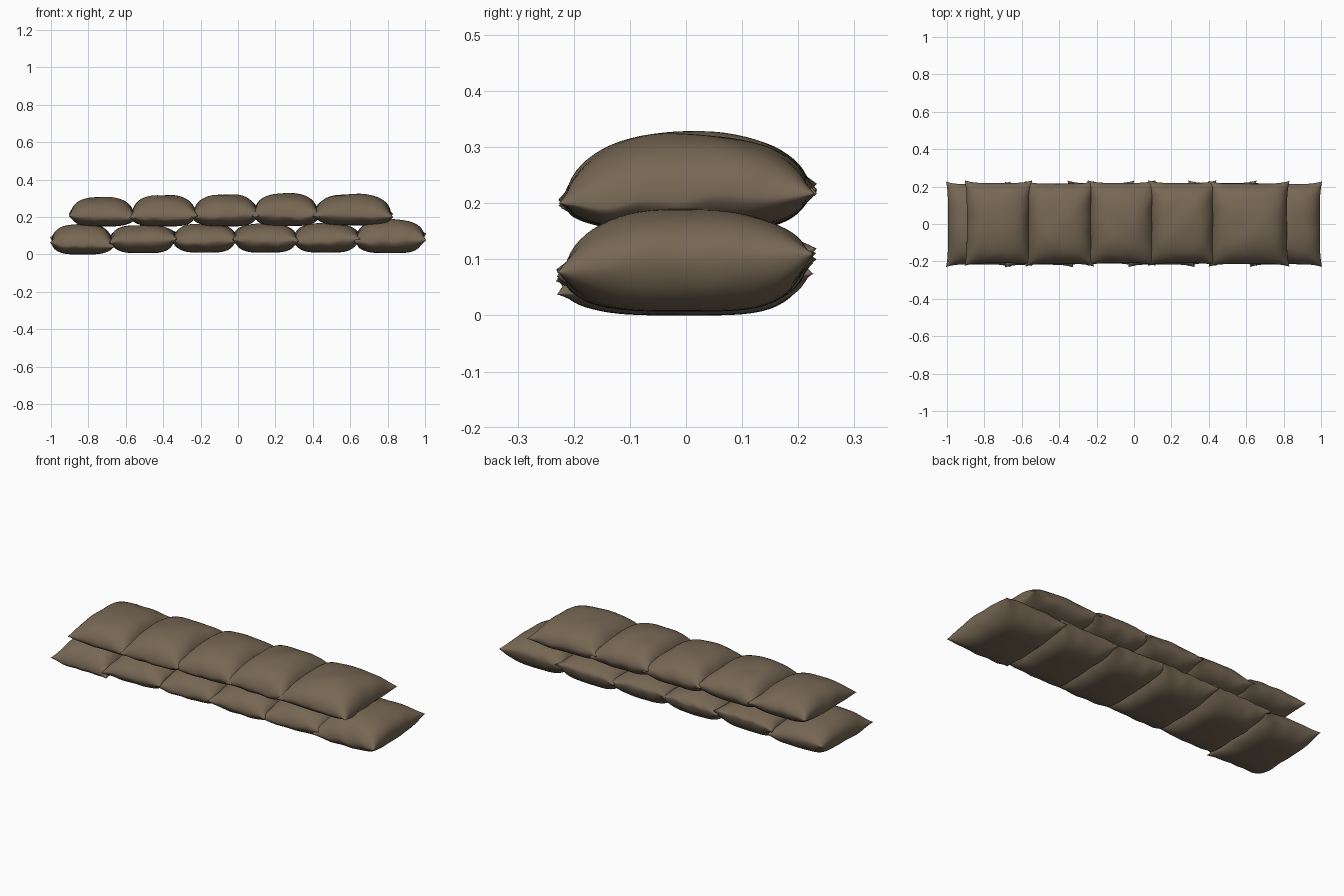
import bpy, bmesh, math, random
from mathutils import Vector, noise

if "Cube" in bpy.data.objects:
    bpy.data.objects.remove(bpy.data.objects["Cube"])

random.seed(4)
burlap = bpy.data.materials.new("brown burlap")
burlap.diffuse_color = (0.18, 0.135, 0.087, 1)
burlap.use_nodes = True
burlap.node_tree.nodes["Principled BSDF"].inputs["Base Color"].default_value = burlap.diffuse_color
N = 32


def bulge(u, v, pu, pv, q):
    a = max(0.0, 1 - abs(u) ** pu)
    b = max(0.0, 1 - abs(v) ** pv)
    return (a * b) ** q


def sandbag(name, x0, x1, bottom, seam, top, tilt_x=0.0, tilt_y=0.04):
    """Pillow made of two bulged cloth sheets sewn at a common seam."""
    cx, hx, hy = (x0 + x1) / 2, (x1 - x0) / 2, 0.222
    cy = random.uniform(-0.004, 0.006)
    seed = Vector((random.uniform(0, 50), random.uniform(0, 50), 0))
    ph = random.uniform(0, 6)
    bm = bmesh.new()
    for side in (1, -1):
        sheet = bmesh.ops.create_grid(bm, x_segments=N, y_segments=N, size=1)["verts"]
        for vert in sheet:
            # rows gather towards the seam so the steep edge stays round
            u = math.sin(vert.co.x * math.pi / 2)
            v = math.sin(vert.co.y * math.pi / 2)
            corner = abs(u * v) ** 6
            edge = max(abs(u), abs(v)) ** 6
            # pulled-out corners, slack edges between them
            x = cx + u * hx * (0.965 + 0.035 * v ** 4 + 0.03 * corner)
            y = cy + v * hy * (0.965 + 0.035 * u ** 4 + 0.03 * corner)
            sag = tilt_x * u + tilt_y * v
            z = seam + sag + edge * 0.012 * noise.noise(seed + Vector((u, v, 0)) * 2.2)
            if side > 0:
                h = bulge(u, v, 3.2, 2.5, 0.52)
                z += h * (top - seam - sag)
            else:
                h = bulge(u, v, 4.2, 4.0, 0.58)
                z -= h * (seam + sag - bottom)
            # gathers and soft lumps in the cloth
            pleat = math.sin(9 * u + ph) * abs(v) ** 5 + math.sin(11 * v + ph) * abs(u) ** 5
            z += side * h * (0.008 * pleat * (1 - h))
            if side > 0:
                z += h * 0.006 * noise.noise(seed + Vector((u, v, 3)) * 1.6)
            vert.co = (x, y, max(z, 0.0))
        if side < 0:
            bmesh.ops.reverse_faces(bm, faces=list({f for w in sheet for f in w.link_faces}))
    bmesh.ops.remove_doubles(bm, verts=bm.verts, dist=0.00002)
    bmesh.ops.recalc_face_normals(bm, faces=bm.faces)
    for f in bm.faces:
        f.smooth = True
    # the seam is a crisp edge
    for e in bm.edges:
        if len(e.link_faces) == 2 and e.calc_face_angle(0) > math.radians(60):
            e.smooth = False
    me = bpy.data.meshes.new(name)
    bm.to_mesh(me)
    bm.free()
    me.materials.append(burlap)
    bpy.context.collection.objects.link(bpy.data.objects.new(name, me))


# x start, x end, bottom, seam height, top, tilt along x
lower = [(-1.0, -0.665, 0.0, 0.065, 0.163, -0.010),
         (-0.685, -0.33, 0.007, 0.09, 0.158, 0.010),
         (-0.35, -0.005, 0.01, 0.088, 0.163, 0.006),
         (-0.025, 0.32, 0.01, 0.09, 0.165, -0.006),
         (0.295, 0.65, 0.01, 0.09, 0.167, 0.008),
         (0.625, 1.0, 0.007, 0.09, 0.188, 0.008)]
upper = [(-0.9, -0.55, 0.15, 0.208, 0.306, -0.005),
         (-0.575, -0.22, 0.15, 0.21, 0.316, 0.006),
         (-0.245, 0.11, 0.15, 0.212, 0.32, 0.006),
         (0.08, 0.435, 0.152, 0.215, 0.327, -0.006),
         (0.405, 0.825, 0.155, 0.212, 0.322, -0.006)]
for i, (a, b, lo, s, hi, t) in enumerate(lower):
    sandbag(f"lower_sandbag_{i + 1}", a, b, lo, s, hi, t, 0.018)
for i, (a, b, lo, s, hi, t) in enumerate(upper):
    sandbag(f"upper_sandbag_{i + 1}", a, b, lo, s, hi, t, 0.01)
